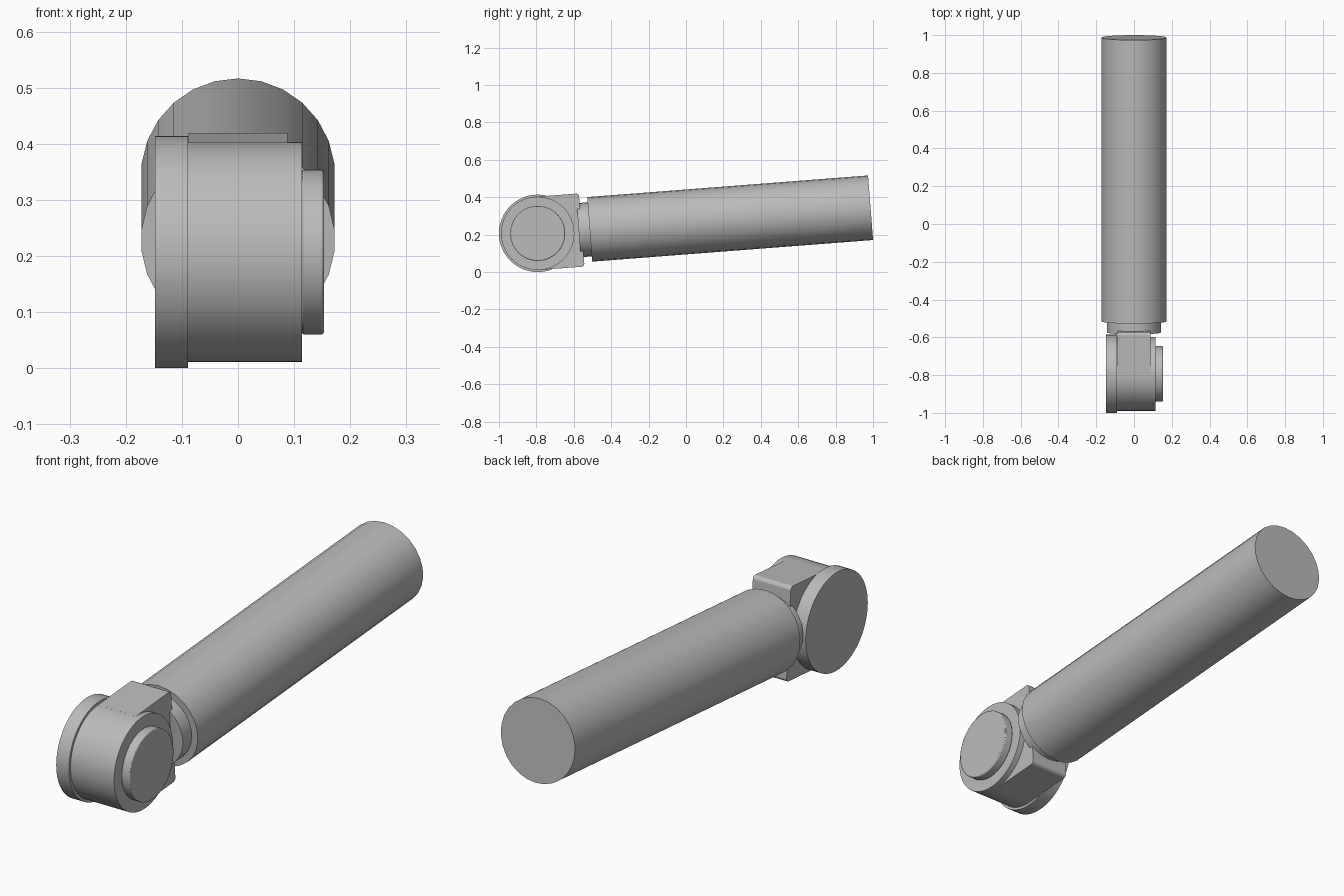
import bpy, math
from mathutils import Matrix, Vector

cube = bpy.data.objects.get("Cube")
if cube:
    bpy.data.objects.remove(cube, do_unlink=True)

grey = bpy.data.materials.new("plain grey")
grey.use_nodes = True
colour = (0.5, 0.5, 0.5, 1)
grey.diffuse_color = colour
grey.node_tree.nodes["Principled BSDF"].inputs["Base Color"].default_value = colour

PIVOT = Vector((0, -0.793, 0.207))
TILT = Matrix.Rotation(math.radians(4.4), 4, 'X')   # arm rises towards the back
ARM = Matrix.Translation(PIVOT) @ TILT
ALONG_Y = Matrix.Rotation(math.radians(-90), 4, 'X')
ALONG_X = Matrix.Rotation(math.radians(90), 4, 'Y')


def finish(obj, name, bevel=0.0, segments=2):
    obj.name = obj.data.name = name
    obj.data.materials.append(grey)
    if bevel:
        mod = obj.modifiers.new("edge", 'BEVEL')
        mod.width, mod.segments = bevel, segments
        mod.limit_method = 'ANGLE'
        mod.angle_limit = math.radians(40)
    bpy.ops.object.shade_smooth_by_angle(angle=math.radians(30))
    return obj


def cylinder(name, radius, start, end, base, sides=64, bevel=0.0):
    """Cylinder running from start to end along the local z of base."""
    bpy.ops.mesh.primitive_cylinder_add(vertices=sides, radius=radius, depth=end - start)
    obj = bpy.context.object
    obj.matrix_world = base @ Matrix.Translation((0, 0, (start + end) / 2))
    return finish(obj, name, bevel)


# Hinge barrel, lying across the model
hinge = Matrix.Translation(PIVOT) @ ALONG_X
cylinder("hinge_flange", 0.207, -0.148, -0.089, hinge)
cylinder("hinge_barrel", 0.196, -0.089, 0.114, hinge)
cylinder("hinge_cap", 0.147, 0.114, 0.153, hinge, bevel=0.004)

# Block joining the barrel to the arm
bpy.ops.mesh.primitive_cube_add(size=1)
block = bpy.context.object
block.data.transform(Matrix.Diagonal((0.177, 0.236, 0.392, 1)))
block.matrix_world = ARM @ Matrix.Translation((0, 0.118, 0))
# Only the two far edges that run across are rounded
weights = block.data.attributes.new("bevel_weight_edge", 'FLOAT', 'EDGE')
for edge in block.data.edges:
    a, b = (block.data.vertices[i].co for i in edge.vertices)
    weights.data[edge.index].value = float(a.y > 0 and b.y > 0 and abs(a.z - b.z) < 0.01)
finish(block, "hinge_block", 0.014, 3)
block.modifiers["edge"].limit_method = 'WEIGHT'

# Neck and long arm
arm = ARM @ ALONG_Y
cylinder("arm_neck", 0.145, 0.22, 0.29, arm, sides=26)
cylinder("arm_tube", 0.173, 0.279, 1.785, arm, sides=26)
